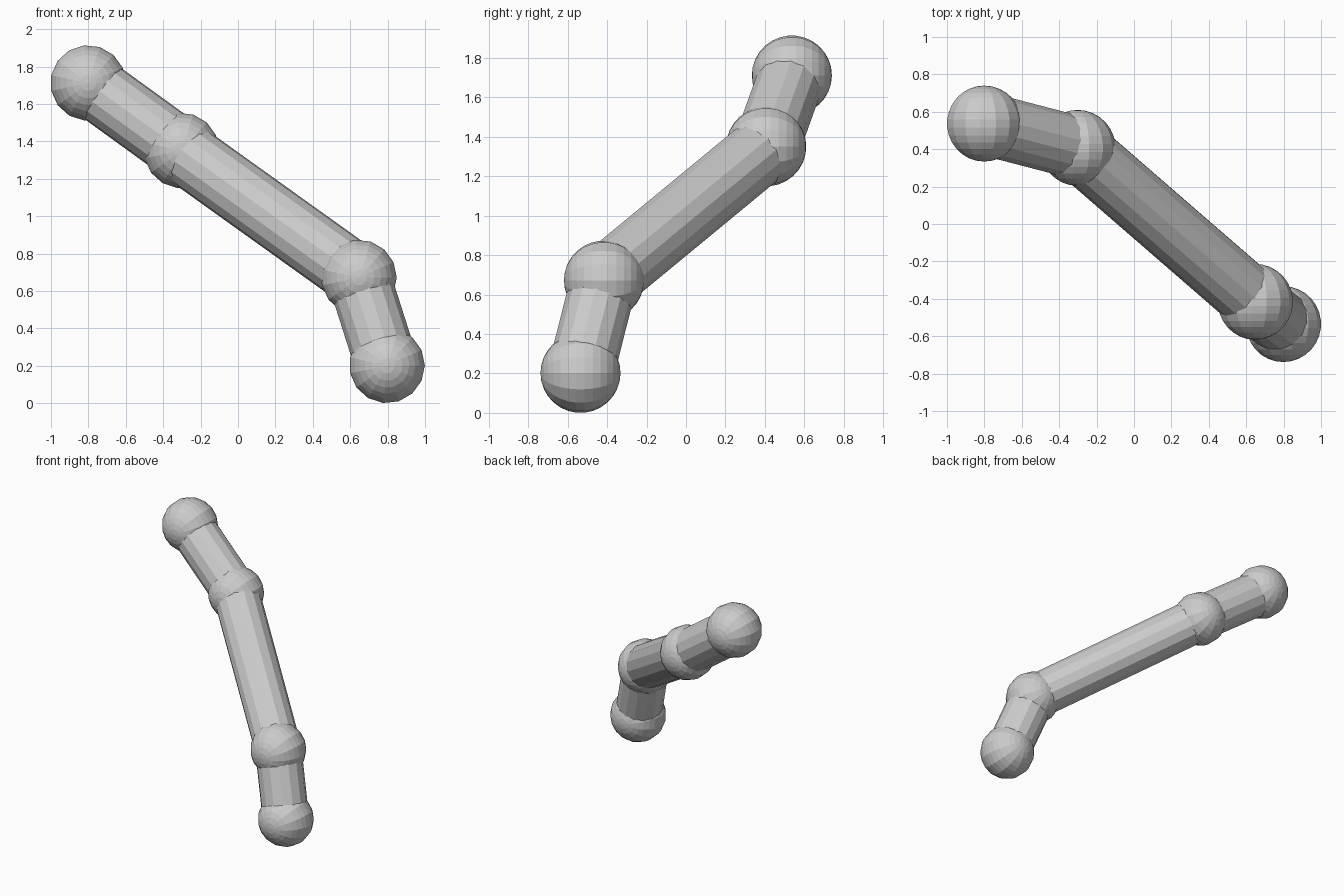
import bpy
from mathutils import Matrix, Vector

if "Cube" in bpy.data.objects:
    bpy.data.objects.remove(bpy.data.objects["Cube"])

SIDES = 15
BALL_R = 0.203
ROD_R = 0.169

# joint centres from the low end to the high end
joints = [Vector(p) for p in (
    (0.797, -0.535, 0.202),
    (0.647, -0.416, 0.672),
    (-0.302, 0.407, 1.351),
    (-0.801, 0.537, 1.712),
)]

# cyclic axis swap: primitive's z axis becomes y, primitive's y becomes x
AXIS_SWAP = Matrix(((0, 1, 0, 0), (0, 0, 1, 0), (1, 0, 0, 0), (0, 0, 0, 1)))


def ball(name, centre):
    bpy.ops.mesh.primitive_uv_sphere_add(segments=SIDES, ring_count=SIDES, radius=BALL_R)
    ob = bpy.context.object
    ob.name = name
    ob.data.transform(AXIS_SWAP)
    ob.location = centre


def rod(name, a, b):
    direction = b - a
    bpy.ops.mesh.primitive_cylinder_add(vertices=SIDES, radius=ROD_R, depth=direction.length)
    ob = bpy.context.object
    ob.name = name
    ob.data.transform(AXIS_SWAP)
    turn = Vector((0, 1, 0)).rotation_difference(direction)
    ob.data.transform(turn.to_matrix().to_4x4())
    ob.location = (a + b) / 2


# faceted ball joints
for name, p in zip(("bottom_ball", "lower_joint", "upper_joint", "top_ball"), joints):
    ball(name, p)

# straight rods between neighbouring joints
for name, a, b in zip(("lower_rod", "middle_rod", "upper_rod"), joints, joints[1:]):
    rod(name, a, b)
